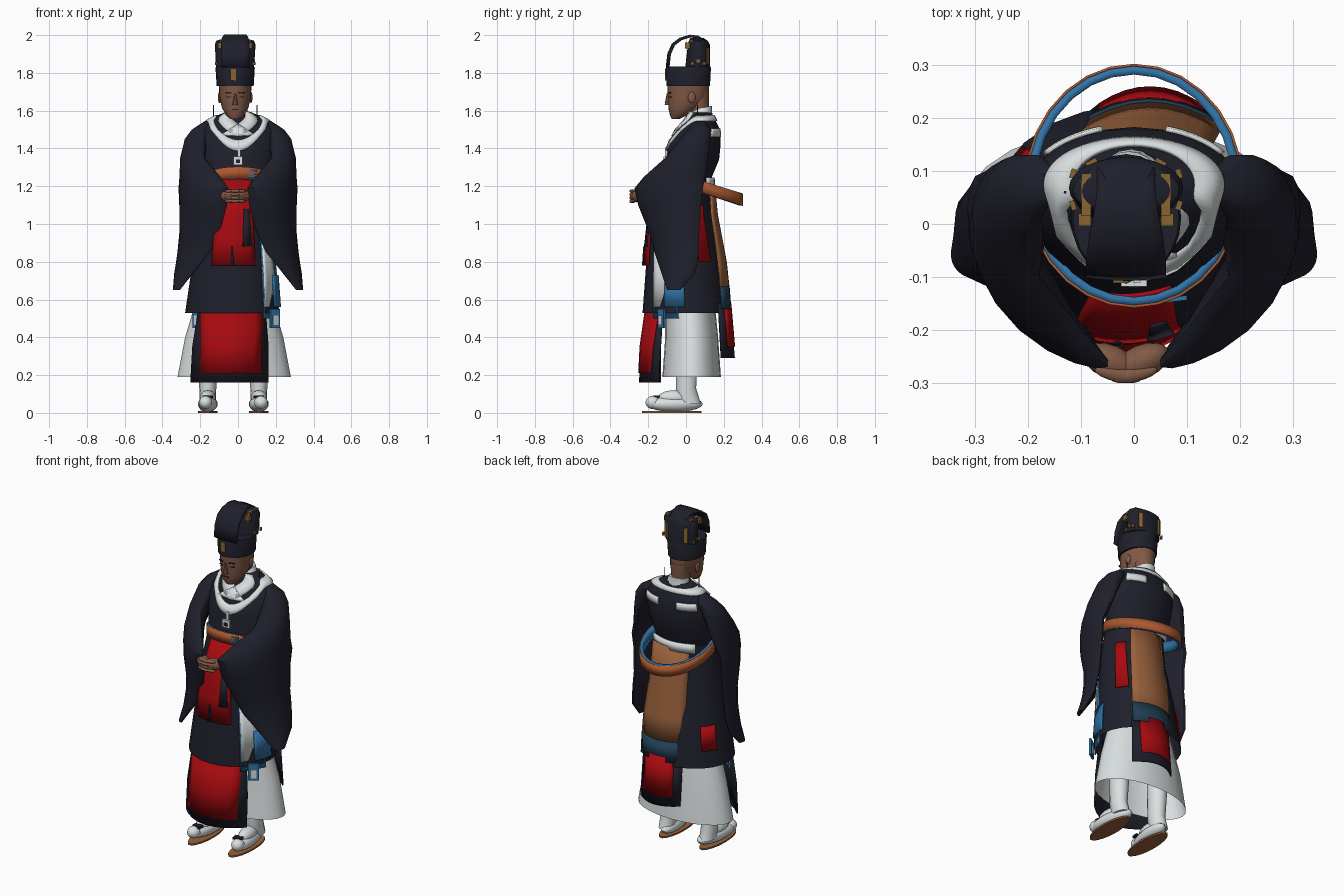
import bpy, bmesh
from math import sin, cos, pi, radians
from mathutils import Vector

old = bpy.data.objects.get("Cube")
if old:
    bpy.data.objects.remove(old)


def material(name, r, g, b):
    m = bpy.data.materials.new(name)
    m.use_nodes = True
    m.diffuse_color = (r, g, b, 1)
    m.node_tree.nodes["Principled BSDF"].inputs["Base Color"].default_value = (r, g, b, 1)
    return m


NAVY = material("navy cloth", .014, .014, .025)
RED = material("red cloth", .38, .003, .005)
WHITE = material("white cloth", .7, .74, .74)
ORANGE = material("orange belt", .42, .1, .03)
TAN = material("tan brocade", .32, .12, .045)
SKIN = material("skin", .22, .1, .06)
BLUE = material("blue trim", .03, .17, .38)
TEAL = material("dark teal", .015, .05, .085)
GOLD = material("gold ornament", .25, .13, .03)
parts = []


def finish(name, bm, mat, thick=0):
    bmesh.ops.recalc_face_normals(bm, faces=bm.faces)
    me = bpy.data.meshes.new(name)
    bm.to_mesh(me)
    bm.free()
    me.materials.append(mat)
    ob = bpy.data.objects.new(name, me)
    bpy.context.collection.objects.link(ob)
    if thick:
        mod = ob.modifiers.new("thickness", "SOLIDIFY")
        mod.thickness = thick
        mod.offset = 0
    parts.append(ob)
    return ob


def bridge(name, mat, lines, closed=True, caps=False, thick=0):
    """Join successive lines of points with quads."""
    bm = bmesh.new()
    loops = [[bm.verts.new(p) for p in line] for line in lines]
    n = len(loops[0])
    for a, b in zip(loops, loops[1:]):
        for i in range(n if closed else n - 1):
            j = (i + 1) % n
            bm.faces.new((a[i], a[j], b[j], b[i]))
    if caps:
        bm.faces.new(loops[0])
        bm.faces.new(loops[-1])
    return finish(name, bm, mat, thick)


def loft(name, mat, rows, n=24, tilt=0, caps=True, thick=0):
    """Stack of ellipses, each row (z, cx, cy, rx, ry)."""
    ang = [2 * pi * i / n for i in range(n)]
    rings = [[(cx + rx * cos(a), cy + ry * sin(a), z + tilt * ry * sin(a)) for a in ang]
             for z, cx, cy, rx, ry in rows]
    return bridge(name, mat, rings, caps=caps, thick=thick)


def panel(name, mat, rows, k=0, cx=0, cols=8, thick=.008):
    """Hanging cloth, each row (z, y, x0, x1); k bends it around the body."""
    lines = []
    for z, y, x0, x1 in rows:
        xs = [x0 + (x1 - x0) * i / cols for i in range(cols + 1)]
        lines.append([(x, y + k * (x - cx) ** 2, z) for x in xs])
    return bridge(name, mat, lines, closed=False, thick=thick)


def on_surface(rows, a, z, gap=.006):
    """Point just outside a loft at angle a (0 is the left side) and height z."""
    for lo, hi in zip(rows, rows[1:]):
        if z <= hi[0]:
            break
    t = (z - lo[0]) / (hi[0] - lo[0])
    cx, cy, rx, ry = (p + (q - p) * t for p, q in zip(lo[1:], hi[1:]))
    return cx + (rx + gap) * cos(a), cy + (ry + gap) * sin(a), z


def patch(name, mat, rows, a0, a1, heights):
    """Cloth piece lying on a loft between two angles."""
    bridge(name, mat, [[on_surface(rows, a0 + (a1 - a0) * i / 8, z) for i in range(9)] for z in heights],
           closed=False, thick=.008)


def box(name, mat, loc, size, rot=0):
    bm = bmesh.new()
    bmesh.ops.create_cube(bm, size=1)
    bmesh.ops.scale(bm, vec=size, verts=bm.verts)
    ob = finish(name, bm, mat)
    ob.location = loc
    ob.rotation_euler.z = rot
    return ob


def ball(name, mat, loc, size, rot=0):
    bm = bmesh.new()
    bmesh.ops.create_uvsphere(bm, u_segments=16, v_segments=10, radius=1)
    bmesh.ops.scale(bm, vec=size, verts=bm.verts)
    ob = finish(name, bm, mat)
    ob.location = loc
    ob.rotation_euler.z = rot
    return ob


# Skirt, robe and jacket
loft("skirt", WHITE, [(.19, -.02, .03, .3, .155), (.4, -.02, .03, .26, .14), (.6, -.02, .02, .2, .13)], caps=False)
ROBE = [(.53, -.03, -.005, .25, .225), (.8, -.02, -.01, .22, .2), (1.05, -.01, -.025, .19, .165), (1.25, 0, 0, .18, .12)]
loft("robe", NAVY, ROBE, caps=False)
JACKET = [(1.22, 0, 0, .18, .125), (1.34, 0, .035, .2, .14), (1.42, 0, .045, .205, .138),
          (1.5, 0, .065, .2, .115), (1.55, 0, .075, .16, .08), (1.59, 0, .075, .075, .06)]
loft("jacket", NAVY, JACKET)
panel("back_waistband", WHITE, [(1.19, .15, -.14, .14), (1.245, .148, -.14, .14)], -2)

# Round collar dipping at the front, crossed lapels, neck collar
turn = [2 * pi * i / 48 for i in range(48)]
dip = [max(0, -sin(a)) ** 3.6 for a in turn]
bridge("round_collar", WHITE, [[on_surface(JACKET, a, top - drop * d) for a, d in zip(turn, dip)] for top, drop in
                               ((1.546, .16), (1.56, .15), (1.574, .13))], thick=.008)
for s in (-1, 1):
    bridge("lapel", WHITE, [[on_surface(JACKET, -pi / 2 + s * (.05 + .12 * t - w * .5), 1.465 + .0156 * t + w * .006)
                             for t in range(9)] for w in (0, .5, 1)], closed=False, thick=.008)
    patch("shoulder_patch", WHITE, JACKET, pi / 2 + s * .3, pi / 2 + s * .95, (1.46, 1.485, 1.505))
loft("neck_collar", WHITE, [(1.54, -.005, .075, .085, .07), (1.58, -.005, .078, .065, .06),
                            (1.615, -.01, .085, .055, .052)], 20, .2)
box("chest_cord", WHITE, (.005, -.104, 1.375), (.014, .012, .06))
box("chest_ornament", WHITE, (0, -.112, 1.335), (.05, .012, .045))
box("chest_ornament_core", NAVY, (0, -.117, 1.332), (.022, .008, .02))
for x in (-.13, .1):
    loft("shoulder_pin", NAVY, [(1.52, x, .06, .003, .003), (1.63, x, .06, .003, .003)], 6)

# Wide hanging sleeves: each row (z, rear x, rear y, front x, front y, thickness, bow)
SLEEVE = [(1.545, .16, .1, .14, .05, .025, 0), (1.5, .2, .13, .18, .01, .055, 0), (1.45, .225, .13, .2, -.03, .06, .01),
          (1.35, .25, .12, .19, -.11, .055, .03), (1.25, .28, .1, .1, -.22, .055, .05),
          (1.19, .3, .09, .05, -.27, .045, .06), (1.1, .295, .08, .06, -.25, .045, .06),
          (.95, .3, .07, .1, -.19, .035, .05), (.85, .31, .07, .15, -.165, .03, .04),
          (.74, .325, .05, .24, -.13, .025, .02), (.65, .335, -.03, .31, -.1, .012, .01)]
for side, s in (("left", 1), ("right", -1)):
    rings = []
    for z, ax, ay, bx, by, t, bow in SLEEVE:
        a, b = Vector((ax, ay, z)), Vector((bx, by, z))
        d = (b - a).normalized()
        out = Vector((-d.y, d.x, 0))
        ring = []
        for i in range(20):
            c, w = cos(i * pi / 10), sin(i * pi / 10)
            p = (a + b) / 2 + (b - a) / 2 * c + out * (t * w + bow * (1 - c * c))
            ring.append((p.x * s, p.y, p.z))
        rings.append(ring)
    bridge(side + "_sleeve", NAVY, rings, caps=True)
    # Clasped hands
    ball(side + "_hand", SKIN, (s * .03 - .015, -.26, 1.15), (.055, .032, .035), s * .4)
    for i in range(4):
        ball(side + "_finger", SKIN, (s * .015 - .015, -.284, 1.12 + i * .018), (.045, .014, .01), s * .2)

# Front and back cloth panels
panel("front_apron", NAVY, [(.16, -.245, -.25, .16), (.35, -.235, -.24, .16), (.6, -.2, -.2, .14)], 2.5, -.04)
panel("front_apron_red", RED, [(.21, -.249, -.2, .12), (.35, -.242, -.2, .125), (.54, -.215, -.2, .13)], 2.5, -.04)
panel("front_sash", RED, [(.78, -.222, -.14, .09), (.92, -.214, -.13, .085), (1.05, -.2, -.11, .08),
                          (1.26, -.135, -.08, .07)], 2, -.02)
panel("front_sash_fold", NAVY, [(.88, -.223, .025, .075), (1.08, -.198, .03, .06)], 2, -.02, 2)
panel("front_sash_slit", NAVY, [(.78, -.229, -.04, -.02), (.88, -.223, -.034, -.03)], 2, -.02, 2)
panel("back_train", NAVY, [(.29, .255, -.1, .17), (.58, .23, -.1, .16)], -3.5, .03)
panel("back_train_red", RED, [(.35, .256, -.065, .13), (.58, .236, -.065, .13)], -3.5, .03)
panel("back_panel_hem", TEAL, [(.55, .236, -.11, .165), (.67, .227, -.11, .165)], -2.5, .03)
panel("back_panel", TAN, [(.66, .227, -.11, .165), (.8, .212, -.11, .16), (1.05, .165, -.1, .14),
                          (1.21, .15, -.1, .13)], -2.5, .03)
patch("left_back_cloth", RED, ROBE, .4, .75, (.8, 1.05, 1.1))
patch("right_back_cloth", RED, ROBE, pi - .75, pi - .35, (.63, .77))

# Hanging pendants on both hips
panel("hip_strip_border", BLUE, [(.5, -.272, .135, .215), (.72, -.266, .13, .205), (.92, -.25, .12, .175)], 4.2, -.02, 4)
panel("hip_strip", WHITE, [(.56, -.277, .14, .198), (.72, -.273, .137, .19), (.93, -.256, .125, .168)], 4.2, -.02, 4)
patch("hip_cloth", BLUE, ROBE, -.5, 0, (.56, .73))
for x, y, rot in ((.195, -.13, .6), (-.215, -.1, -.8)):
    box("hip_tassel_frame", BLUE, (x, y, .5), (.06, .012, .1), rot)
    box("hip_tassel", WHITE, (x, y, .49), (.03, .022, .05), rot)

# Sagging belt with a thick blue lining
for name, mat, r, h, thick in (("belt", ORANGE, 0, .031, .005), ("belt_lining", BLUE, .01, .032, .016)):
    loft(name, mat, [(1.2 + e * h, 0, .072, .204 - r, .228 - r) for e in (-1, 1)], 28, -.32, False, thick)
for i in range(3):
    box("belt_plate", BLUE, (.075, -.142, 1.25 + i * .016), (.05, .009, .008), .12)

# Head
loft("neck", SKIN, [(1.5, -.01, .06, .05, .05), (1.6, -.012, .07, .05, .052), (1.7, -.015, .06, .065, .062)])
loft("head", SKIN, [(1.555, -.015, -.055, .025, .02), (1.575, -.015, -.04, .048, .045),
                    (1.615, -.015, -.01, .07, .083), (1.67, -.015, .012, .083, .108), (1.75, -.015, .012, .088, .11)])
loft("nose", SKIN, [(1.63, -.015, -.095, .016, .018), (1.645, -.015, -.097, .012, .014),
                    (1.69, -.015, -.094, .006, .008)], 8)
box("mouth", NAVY, (-.015, -.087, 1.606), (.032, .012, .005))
box("beard", NAVY, (-.015, -.074, 1.575), (.014, .01, .02))
for s in (-1, 1):
    box("eye", NAVY, (-.015 + s * .034, -.085, 1.672), (.026, .008, .007), s * .3)
    box("eyebrow", NAVY, (-.015 + s * .035, -.088, 1.695), (.034, .008, .006), s * .3)
    ball("ear", SKIN, (-.015 + s * .083, .03, 1.67), (.009, .02, .03))

# Hat: band, rear crown, open arch over the front, ornaments
loft("hat_band", NAVY, [(1.73, -.015, .012, .098, .115), (1.825, -.015, .012, .104, .12), (1.835, -.015, .012, .1, .116)])
loft("hat_crown", NAVY, [(1.83, -.015, .062, .1, .066), (1.95, -.015, .068, .108, .058),
                         (1.97, -.015, .065, .1, .05), (1.985, -.015, .058, .05, .035)])
panel("hat_arch", NAVY, [(1.83, -.1, -.09, .06), (1.9, -.092, -.09, .06), (1.95, -.07, -.09, .06),
                         (1.98, -.03, -.085, .055), (1.995, .02, -.075, .045), (1.99, .06, -.07, .04),
                         (1.965, .1, -.07, .04)], 1, -.015, 6, .014)
box("hat_badge", GOLD, (-.025, -.107, 1.79), (.03, .009, .06))
for s in (-1, 1):
    box("hat_front_stud", GOLD, (-.015 + s * .078, .008, 1.945), (.024, .024, .03))
    box("hat_top_strip", GOLD, (-.015 + s * .075, .055, 1.969), (.018, .08, .012))
    box("hat_back_stud", GOLD, (-.015 + s * .065, .116, 1.89), (.022, .01, .09), -s * .5)
    for i in range(3):
        box("hat_side_stud", GOLD, (-.015 + s * .1, .035 + i * .03, 1.85 + i % 2 * .012), (.01, .018, .016), s * (i - 1) * .3)

# Legs and shoes
for side, x, turn in (("left", .11, .12), ("right", -.16, -.12)):
    loft(side + "_leg", WHITE, [(.05, x, .02, .042, .06), (.13, x, 0, .045, .055), (.4, x, .01, .06, .06)], 14)
    ball(side + "_shoe", WHITE, (x, -.06, .047), (.05, .15, .042), turn)
    ball(side + "_instep", WHITE, (x, -.06, .08), (.042, .09, .04), turn)
    ball(side + "_toe", WHITE, (x + turn * .1, -.175, .055), (.036, .04, .035), turn)
    box(side + "_shoe_trim", NAVY, (x, -.155, .086), (.05, .035, .014), turn)
    loft(side + "_sole", TAN, [(z, x, -.075, .052, .16) for z in (0, .01)], 18)

bpy.ops.object.select_all(action="DESELECT")
for ob in parts:
    ob.select_set(True)
bpy.context.view_layer.objects.active = parts[0]
bpy.ops.object.shade_smooth_by_angle(angle=radians(35))
